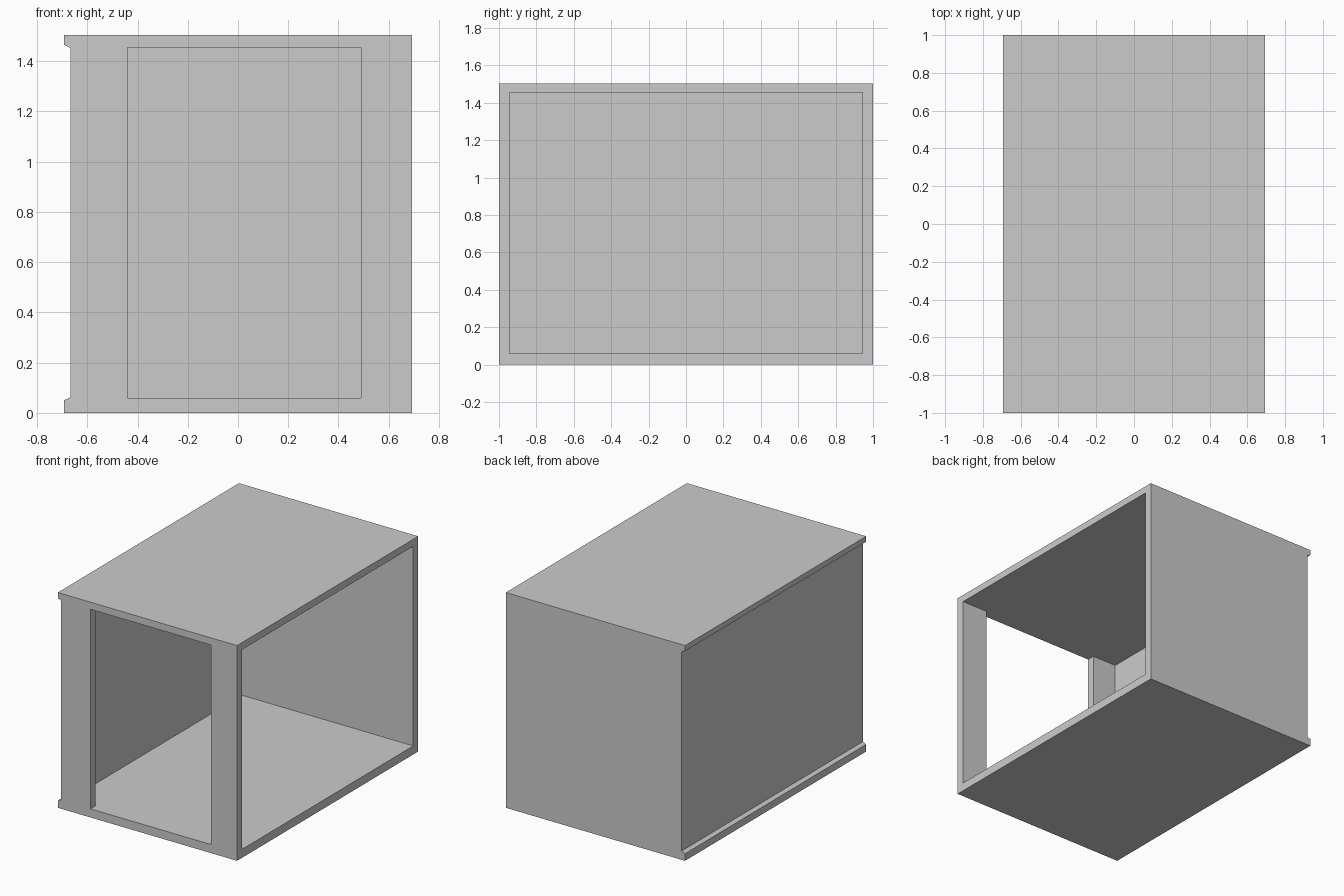
import bpy, bmesh
from mathutils import Vector

if "Cube" in bpy.data.objects:
    bpy.data.objects.remove(bpy.data.objects["Cube"])


def prism(name, points, direction):
    """Extrude a flat outline along a direction into a closed solid."""
    bm = bmesh.new()
    face = bm.faces.new([bm.verts.new(p) for p in points])
    ext = bmesh.ops.extrude_face_region(bm, geom=[face])
    verts = [g for g in ext["geom"] if isinstance(g, bmesh.types.BMVert)]
    bmesh.ops.translate(bm, verts=verts, vec=Vector(direction))
    bmesh.ops.recalc_face_normals(bm, faces=bm.faces)
    mesh = bpy.data.meshes.new(name)
    bm.to_mesh(mesh)
    bm.free()
    obj = bpy.data.objects.new(name, mesh)
    bpy.context.collection.objects.link(obj)
    return obj


# Container shell: front outline with lips above and below the recessed left wall
outline = [(-0.693, 0), (0.693, 0), (0.693, 1.504), (-0.693, 1.504),
           (-0.693, 1.466), (-0.667, 1.453), (-0.667, 0.062), (-0.693, 0.05)]
shell = prism("open_container_shell", [(x, -1, z) for x, z in outline], (0, 2, 0))

# Cutter: interior, open right side and front doorway in one plan outline
plan = [(-0.63, 0.945), (0.9, 0.945), (0.9, -0.945), (0.49, -0.945),
        (0.49, -1.2), (-0.44, -1.2), (-0.44, -0.945), (-0.63, -0.945)]
cutter = prism("interior_cutter", [(x, y, 0.06) for x, y in plan], (0, 0, 1.394))
cutter.hide_render = True

# Hollow out the shell
mod = shell.modifiers.new("interior", "BOOLEAN")
mod.operation = "DIFFERENCE"
mod.solver = "EXACT"
mod.object = cutter
bpy.context.view_layer.objects.active = shell
shell.select_set(True)
bpy.ops.object.modifier_apply(modifier=mod.name)
bpy.data.objects.remove(cutter)
